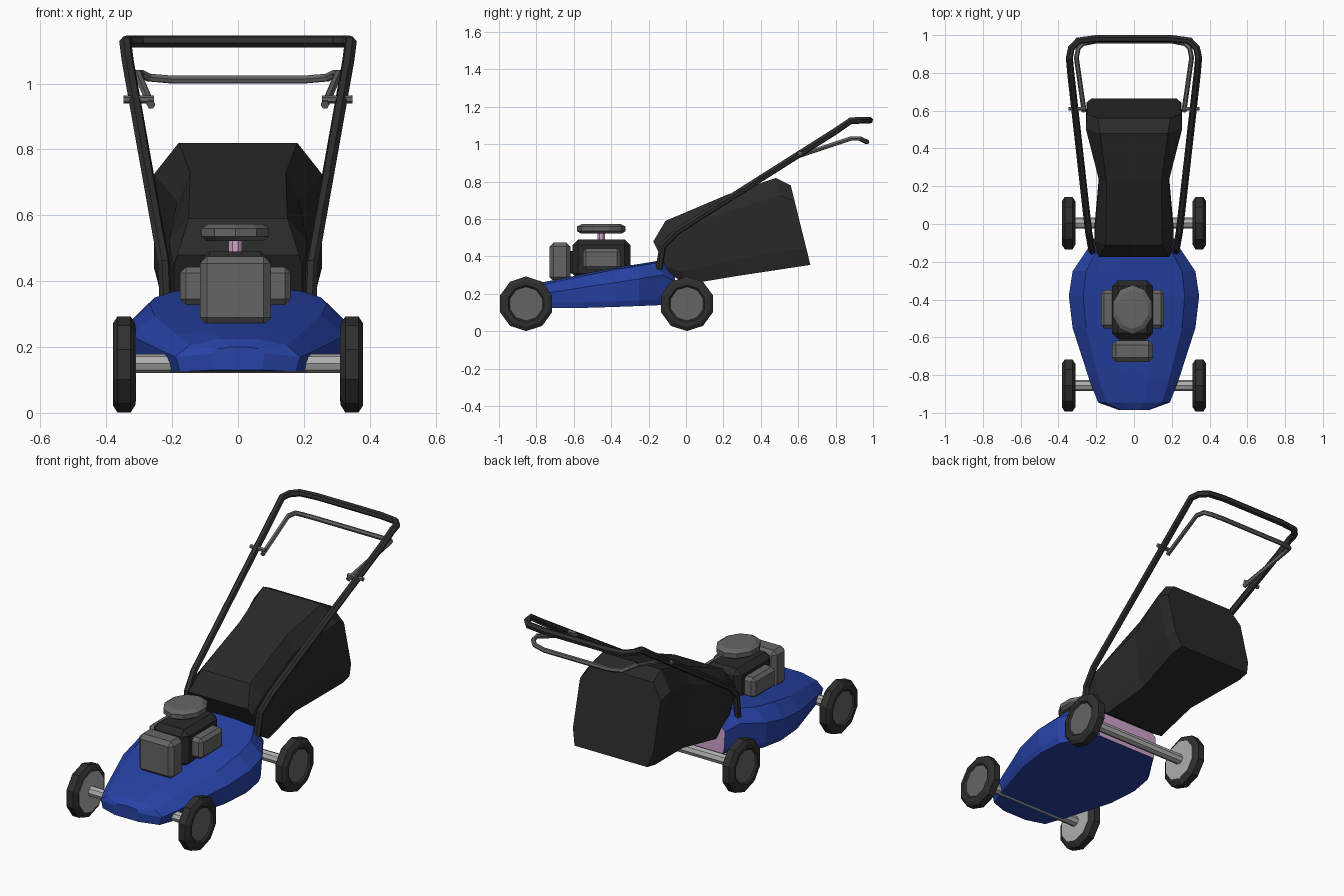
import bpy, bmesh, math
from mathutils import Vector

if "Cube" in bpy.data.objects:
    bpy.data.objects.remove(bpy.data.objects["Cube"])


def material(name, rgb):
    m = bpy.data.materials.new(name)
    m.diffuse_color = (*rgb, 1)
    m.use_nodes = True
    m.node_tree.nodes["Principled BSDF"].inputs["Base Color"].default_value = m.diffuse_color
    return m


BLUE = material("blue paint", (0.02, 0.055, 0.38))
RUBBER = material("black rubber", (0.028, 0.028, 0.028))
BLACK = material("black fabric", (0.022, 0.022, 0.022))
GREY = material("dark grey metal", (0.13, 0.13, 0.13))
STEEL = material("light steel", (0.42, 0.42, 0.42))
PINK = material("pale pink", (0.62, 0.36, 0.6))


def finish(bm, name, *mats):
    bmesh.ops.recalc_face_normals(bm, faces=bm.faces)
    me = bpy.data.meshes.new(name)
    bm.to_mesh(me)
    bm.free()
    for m in mats:
        me.materials.append(m)
    ob = bpy.data.objects.new(name, me)
    bpy.context.collection.objects.link(ob)
    return ob


def loft(name, rings, mat, caps=True, end_mat=None):
    """Skin a list of closed rings; the last cap may take its own colour."""
    bm = bmesh.new()
    vs = [[bm.verts.new(p) for p in r] for r in rings]
    n = len(rings[0])
    for a, b in zip(vs, vs[1:]):
        for i in range(n):
            j = (i + 1) % n
            bm.faces.new((a[i], a[j], b[j], b[i]))
    if caps:
        bm.faces.new(vs[0])
        f = bm.faces.new(vs[-1])
        if end_mat:
            f.material_index = 1
    return finish(bm, name, *([mat, end_mat] if end_mat else [mat]))


def lathe_x(name, profile, y, z, mat, n=10, caps=True):
    """Turn (x, radius) points about an axle line."""
    rings = [[(x, y + r * math.sin(2 * math.pi * i / n), z + r * math.cos(2 * math.pi * i / n))
              for i in range(n)] for x, r in profile]
    return loft(name, rings, mat, caps)


def lathe_z(name, profile, cx, cy, mat, n=10, sy=1.0):
    rings = [[(cx + r * math.cos(2 * math.pi * (i + .5) / n), cy + sy * r * math.sin(2 * math.pi * (i + .5) / n), z)
              for i in range(n)] for z, r in profile]
    return loft(name, rings, mat)


def box(name, lo, hi, mat, bevel=0.02):
    bm = bmesh.new()
    bmesh.ops.create_cube(bm, size=1)
    for v in bm.verts:
        v.co = Vector([(a + b) / 2 + c * (b - a) for a, b, c in zip(lo, hi, v.co)])
    bmesh.ops.bevel(bm, geom=bm.edges[:], offset=bevel, segments=1, affect='EDGES')
    return finish(bm, name, mat)


def mirrored_tube(name, half, radius, mat):
    """Sweep a six-sided tube along a half path and its mirror image."""
    pts = half + [(-x, y, z) for x, y, z in reversed(half)]
    cu = bpy.data.curves.new(name, 'CURVE')
    cu.dimensions = '3D'
    cu.bevel_depth, cu.bevel_resolution, cu.use_fill_caps = radius, 1, True
    sp = cu.splines.new('POLY')
    sp.points.add(len(pts) - 1)
    for p, co in zip(sp.points, pts):
        p.co = (*co, 1)
    cu.materials.append(mat)
    ob = bpy.data.objects.new(name, cu)
    bpy.context.collection.objects.link(ob)
    bpy.ops.object.select_all(action='DESELECT')
    ob.select_set(True)
    bpy.context.view_layer.objects.active = ob
    bpy.ops.object.convert(target='MESH')
    for f in bpy.context.object.data.polygons:
        f.use_smooth = False


# Wheels and axles
for y, end in ((-0.855, "front"), (0.005, "rear")):
    lathe_x(end + "_axle", [(-.315, .029), (.315, .029)], y, .15, STEEL, 8)
    for s, side in ((1, "right"), (-1, "left")):
        nm = end + "_" + side
        tire = [(.311, .112), (.311, .122), (.326, .146), (.366, .146), (.38, .124), (.38, .1), (.37, .09)]
        lathe_x(nm + "_tire", [(s * x, r) for x, r in tire], y, .147, RUBBER, caps=False)
        lathe_x(nm + "_hub", [(s * .35, .092), (s * .371, .092)], y, .147, GREY)
        lathe_x(nm + "_inner_disc", [(s * .309, .113), (s * .33, .113)], y, .147, STEEL)

# Deck: y, half width, bottom, rim height, shoulder height, crown height
deck = []
for y, w, zb, zr, zs, zc in (
        (-.985, .08, .13, .18, .195, .20), (-.945, .19, .125, .17, .205, .225),
        (-.83, .235, .125, .19, .235, .25), (-.55, .325, .125, .235, .295, .305),
        (-.38, .345, .13, .26, .33, .34), (-.25, .325, .135, .28, .35, .36),
        (-.13, .245, .14, .30, .37, .38), (-.06, .2, .14, .27, .31, .32)):
    half = [(w * .93, zb), (w * .97, zb + .03), (w, zr), (w * .78, zs), (w * .3, zc)]
    deck.append([(x, y, z) for x, z in half] + [(-x, y, z) for x, z in reversed(half)])
loft("mower_deck", deck, BLUE, end_mat=PINK)

# Grass bag: top y,z, bottom y,z, side half width, top half width
bag = []
for yt, zt, yb, zb, w, wt in (
        (-.175, .48, -.09, .31, .195, .185), (-.11, .59, 0, .25, .21, .15),
        (.22, .73, .27, .295, .185, .145), (.48, .82, .60, .345, .255, .18),
        (.56, .78, .665, .355, .25, .19)):
    def at(x, t):
        return (x, yt + (yb - yt) * t, zt + (zb - zt) * t)
    half = [at(wt, 0), at(w, .2), at(w, .8), at(w * .9, 1)]
    bag.append(half + [(-x, y, z) for x, y, z in reversed(half)])
loft("grass_bag", bag, BLACK)

# Handle and control lever
mirrored_tube("handle", [(.22, -.145, .33), (.225, -.125, .455), (.24, -.045, .535), (.335, .80, 1.07),
                         (.342, .88, 1.125), (.332, .93, 1.128), (.295, .97, 1.128), (.2, .982, 1.128)], .019, RUBBER)
mirrored_tube("control_lever", [(.264, .595, .935), (.305, .88, 1.03), (.295, .93, 1.03), (.27, .955, 1.018),
                                (.2, .968, 1.012)], .013, GREY)
for s in (1, -1):
    lathe_x("handle_bolt", [(s * .255, .012), (s * .348, .012)], .61, .952, GREY, 6)

# Engine, with muffler, side housings and cap
CX = -.008
box("engine_block", (CX - .108, -.608, .28), (CX + .108, -.298, .49), BLACK, .03)
box("front_muffler", (CX - .108, -.73, .267), (CX + .108, -.618, .475), GREY, .022)
box("muffler_mount", (CX - .07, -.64, .31), (CX + .07, -.59, .43), BLACK, .005)
for s in (1, -1):
    xs = sorted((CX + s * .09, CX + s * .168))
    box("side_housing", (xs[0], -.552, .328), (xs[1], -.35, .443), GREY, .018)
lathe_z("cap_stem", [(.48, .022), (.53, .022)], CX, -.453, PINK, 8)
lathe_z("engine_cap", [(.522, .09), (.535, .108), (.56, .108), (.574, .085)], CX, -.453, GREY, 10, 1.2)
